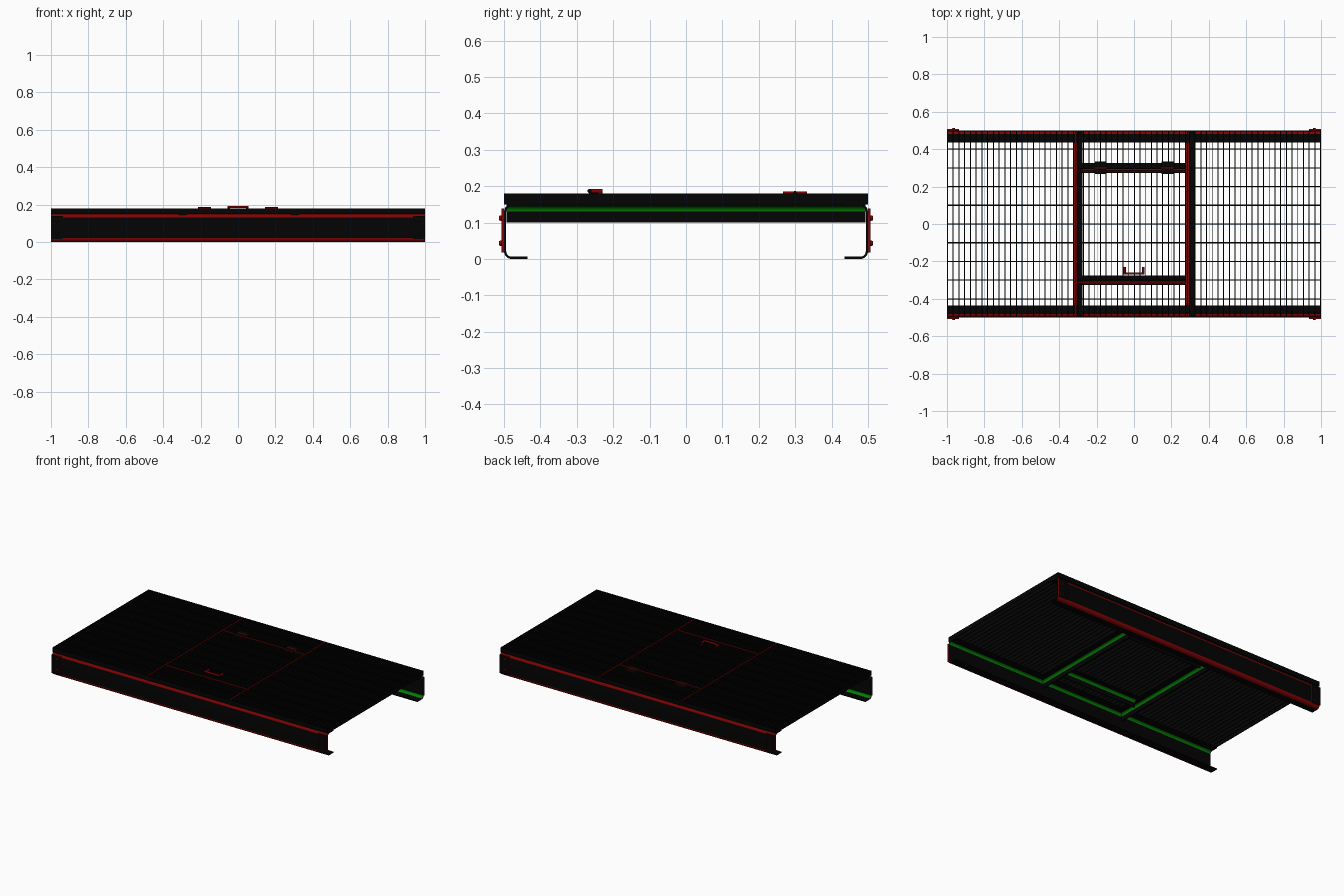
import bpy, bmesh, math
from mathutils import Vector, Matrix

cube = bpy.data.objects.get("Cube")
if cube:
    bpy.data.objects.remove(cube, do_unlink=True)


def material(name, color):
    m = bpy.data.materials.new(name)
    m.use_nodes = True
    rgba = (*color, 1)
    m.diffuse_color = rgba
    m.node_tree.nodes["Principled BSDF"].inputs["Base Color"].default_value = rgba
    return m


MATS = [material("black steel", (0.001, 0.001, 0.001)),
        material("dark red bends", (0.22, 0.001, 0.001)),
        material("green inner bends", (0.001, 0.2, 0.001))]
BLACK, RED, GREEN = range(3)


def finish(name, bm, smooth=False):
    bmesh.ops.recalc_face_normals(bm, faces=bm.faces)
    mesh = bpy.data.meshes.new(name)
    bm.to_mesh(mesh)
    bm.free()
    for m in MATS:
        mesh.materials.append(m)
    ob = bpy.data.objects.new(name, mesh)
    bpy.context.collection.objects.link(ob)
    if smooth:
        bpy.ops.object.select_all(action='DESELECT')
        ob.select_set(True)
        bpy.context.view_layer.objects.active = ob
        bpy.ops.object.shade_smooth_by_angle(angle=math.radians(40))
    return ob


def add_box(bm, x0, x1, y0, y1, z0, z1, flat_axis=None):
    """Box; with a flat axis, the faces along that axis stay black and the edges turn red."""
    mat = Matrix.Translation(((x0 + x1) / 2, (y0 + y1) / 2, (z0 + z1) / 2))
    mat = mat @ Matrix.Diagonal((x1 - x0, y1 - y0, z1 - z0, 1))
    made = bmesh.ops.create_cube(bm, size=1, matrix=mat)
    if flat_axis is not None:
        for f in {f for v in made["verts"] for f in v.link_faces}:
            f.normal_update()
            f.material_index = BLACK if abs(f.normal[flat_axis]) > 0.5 else RED


def add_rod(bm, center, radius, length, axis, tip=1.0):
    """Cylinder along an axis with red curved walls and black ends."""
    turn = Vector((0, 0, 1)).rotation_difference(Vector(axis)).to_matrix().to_4x4()
    made = bmesh.ops.create_cone(bm, cap_ends=True, segments=12, radius1=radius,
                                 radius2=radius * tip, depth=length,
                                 matrix=Matrix.Translation(center) @ turn)
    for f in {f for v in made["verts"] for f in v.link_faces}:
        f.material_index = RED if len(f.verts) == 4 else BLACK


def bent_sheet(name, corners, start, end, place, t=0.006, r=0.014, steps=5):
    """Extrude a folded sheet; corners trace its outer side, place maps (u, v, s) to space."""
    pts = [Vector(c) for c in corners]
    outer, inner, arc = [pts[0]], [pts[0] + t * (pts[2] - pts[1]).normalized()], []
    for a, b, c in zip(pts, pts[1:], pts[2:]):
        da, dc = (a - b).normalized(), (c - b).normalized()
        mid = b + (da + dc) * (r + t)
        arc += [False] + [True] * steps
        for k in range(steps + 1):
            ang = math.pi / 2 * k / steps
            ray = -dc * math.cos(ang) - da * math.sin(ang)
            outer.append(mid + ray * (r + t))
            inner.append(mid + ray * r)
    arc.append(False)
    outer.append(pts[-1])
    inner.append(pts[-1] + t * (pts[-3] - pts[-2]).normalized())

    bm = bmesh.new()
    rows = [[[bm.verts.new(place(p.x, p.y, s)) for p in line] for s in (start, end)]
            for line in (outer, inner)]
    (o0, o1), (i0, i1) = rows
    for k, curved in enumerate(arc):
        n = k + 1
        bm.faces.new((o0[k], o0[n], o1[n], o1[k])).material_index = RED if curved else BLACK
        bm.faces.new((i0[k], i0[n], i1[n], i1[k])).material_index = GREEN if curved else BLACK
        bm.faces.new((o0[k], o0[n], i0[n], i0[k]))
        bm.faces.new((o1[k], o1[n], i1[n], i1[k]))
    for k in (0, -1):
        bm.faces.new((o0[k], o1[k], i1[k], i0[k]))
    return finish(name, bm, True)


# Side channels, open toward the middle
DECK = 0.15
TOP = 0.18
for side, label in ((-1, "front"), (1, "back")):
    bent_sheet(label + "_channel", [(0.435, DECK), (0.5, DECK), (0.5, 0), (0.435, 0)],
               -1, 1, lambda u, v, s: (s, side * u, v))
    # Bolted end plates with red edges and bevelled bolt heads
    for end, hand in ((-1, "right"), (1, "left")):
        bm = bmesh.new()
        xs = sorted((end * 0.935, end))
        ys = sorted((side * 0.5, side * 0.507))
        add_box(bm, *xs, *ys, 0.017, 0.138, flat_axis=1)
        for z in (0.043, 0.112):
            add_rod(bm, (end * 0.965, side * 0.508, z), 0.009, 0.011, (0, side, 0), 0.7)
        finish(f"{label}_{hand}_end_plate", bm, True)

# Cross angles under the panel joints
for x, label in ((-0.325, "right"), (0.275, "left")):
    bent_sheet(label + "_cross_angle", [(0.05, DECK), (0, DECK), (0, 0.1)],
               -0.493, 0.493, lambda u, v, s: (x + u, s, v))

# Angles under the hatch ends
for y, label in ((-0.325, "front"), (0.275, "back")):
    bent_sheet(label + "_hatch_angle", [(0.05, DECK), (0, DECK), (0, 0.1)],
               -0.275, 0.275, lambda u, v, s: (s, y + u, v))


def grating(name, x0, x1, y0, y1):
    """Bearing bars along y, closed by end bars and tied by cross rods."""
    bm = bmesh.new()
    w = 0.005
    count = round((x1 - x0) / 0.0305)
    for k in range(count + 1):
        x = x0 + (x1 - x0 - w) * k / count
        add_box(bm, x, x + w, y0, y1, DECK, TOP)
    for y in (y0, y1 - w):
        add_box(bm, x0, x1, y, y + w, DECK, TOP)
    for k in range(-4, 5):
        y = k * 0.1
        if y0 + 0.01 < y < y1 - 0.01:
            add_box(bm, x0, x1, y - 0.003, y + 0.003, TOP - 0.009, TOP - 0.002)
    finish(name, bm)


# Grating panels
X0, X1 = -0.303, 0.277
grating("right_grating", -1, -0.32, -0.5, 0.5)
grating("left_grating", 0.294, 1, -0.5, 0.5)
grating("front_grating", X0, X1, -0.5, -0.32)
grating("hatch_grating", X0, X1, -0.303, 0.277)
grating("back_grating", X0, X1, 0.294, 0.5)

# Red strips in the panel joints, with black caps at the deck edges
for name, mid in (("right", -0.3115), ("left", 0.2855)):
    bm = bmesh.new()
    add_box(bm, mid - 0.003, mid + 0.003, -0.495, 0.495, DECK, TOP, flat_axis=1)
    for y in (-0.5, 0.495):
        add_box(bm, mid - 0.0085, mid + 0.0085, y, y + 0.005, DECK, TOP)
    finish(name + "_joint_strip", bm)
for name, mid in (("front", -0.3115), ("back", 0.2855)):
    bm = bmesh.new()
    add_box(bm, X0, X1, mid - 0.003, mid + 0.003, DECK, TOP, flat_axis=0)
    finish(name + "_joint_strip", bm)

# Hatch hinges: two leaves and a barrel
for x, label in ((-0.18, "right"), (0.18, "left")):
    bm = bmesh.new()
    for y0, y1 in ((0.267, 0.296), (0.304, 0.333)):
        add_box(bm, x - 0.032, x + 0.032, y0, y1, TOP, 0.185, flat_axis=2)
    add_rod(bm, (x, 0.3, 0.182), 0.005, 0.07, (1, 0, 0))
    finish(label + "_hinge", bm, True)

# Hatch handle: grip bar, arms and feet
bm = bmesh.new()
add_rod(bm, (0, -0.265, 0.1865), 0.006, 0.112, (1, 0, 0))
for x in (-0.05, 0.05):
    add_rod(bm, (x, -0.248, 0.1865), 0.006, 0.036, (0, 1, 0))
    add_rod(bm, (x, -0.236, 0.177), 0.006, 0.02, (0, 0, 1))
finish("hatch_handle", bm, True)
